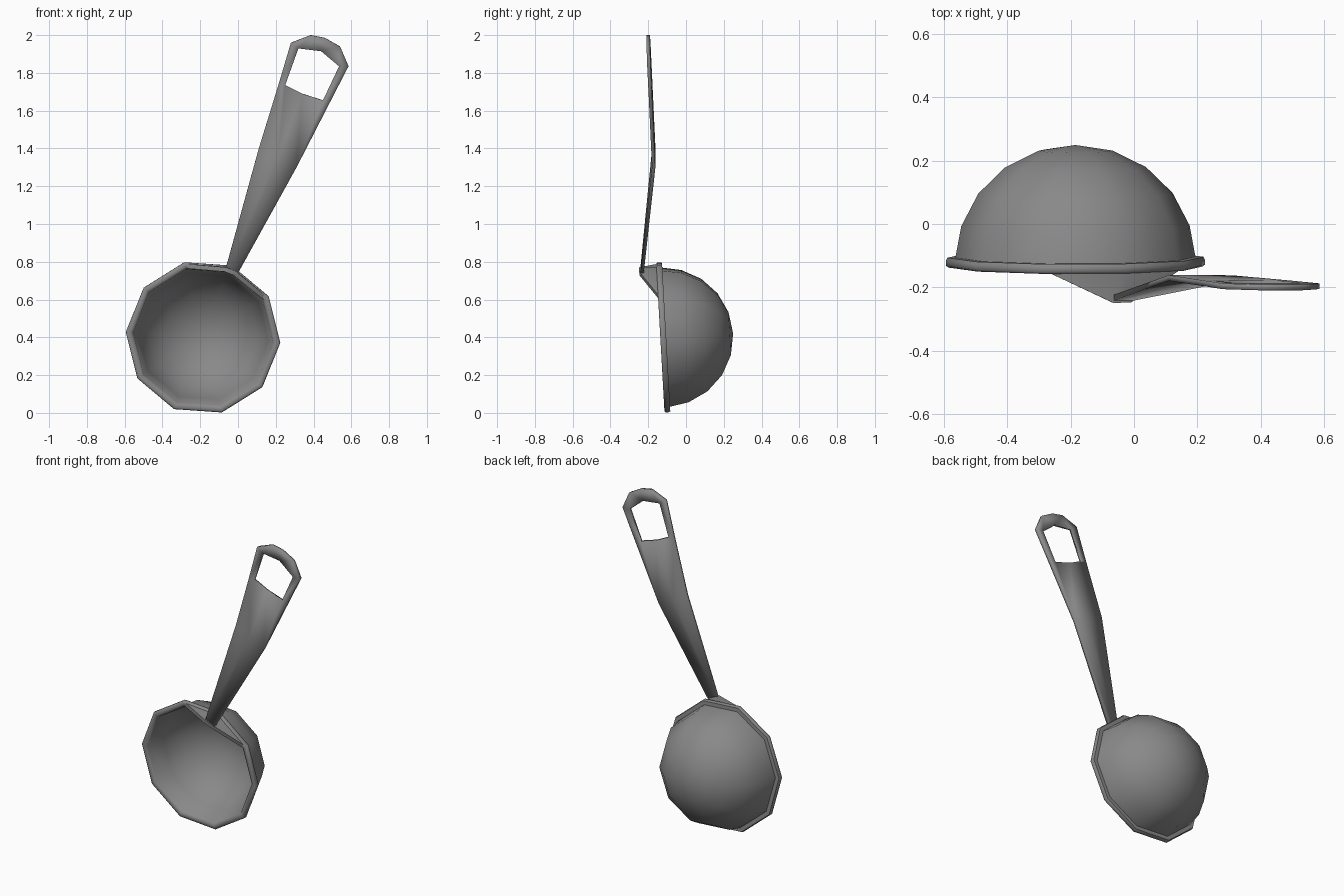
import bpy, bmesh
from math import radians, sin, cos
from mathutils import Matrix, Vector

if "Cube" in bpy.data.objects:
    bpy.data.objects.remove(bpy.data.objects["Cube"])

CENTRE = Vector((-0.185, -0.12, 0.40))
TILT = Matrix.Rotation(radians(3.2), 3, 'X')

# Dark grey metal
METAL = bpy.data.materials.new("dark_metal")
METAL.diffuse_color = (0.25, 0.25, 0.25, 1.0)
METAL.use_nodes = True
METAL.node_tree.nodes["Principled BSDF"].inputs["Base Color"].default_value = METAL.diffuse_color


def bowl_point(r, deg, d, side=0.0):
    """Polar position on the tilted bowl; d is the distance forward of the rim plane."""
    a = radians(deg)
    p = Vector((r * cos(a) - side * sin(a), -d, r * sin(a) + side * cos(a)))
    return CENTRE + TILT @ p


def make_object(name, verts, faces, thickness=0.0, angle=40):
    mesh = bpy.data.meshes.new(name)
    mesh.from_pydata([tuple(v) for v in verts], [], faces)
    bm = bmesh.new()
    bm.from_mesh(mesh)
    bmesh.ops.remove_doubles(bm, verts=bm.verts, dist=1e-4)
    bmesh.ops.recalc_face_normals(bm, faces=bm.faces)
    bm.to_mesh(mesh)
    bm.free()
    mesh.materials.append(METAL)
    obj = bpy.data.objects.new(name, mesh)
    bpy.context.collection.objects.link(obj)
    bpy.ops.object.select_all(action='DESELECT')
    obj.select_set(True)
    bpy.context.view_layer.objects.active = obj
    if thickness:
        mod = obj.modifiers.new("thickness", 'SOLIDIFY')
        mod.thickness = thickness
        mod.offset = 0
        bpy.ops.object.modifier_apply(modifier=mod.name)
    bpy.ops.object.shade_smooth_by_angle(angle=radians(angle))
    return obj


# Bowl: ten-sided hemispherical shell with a thick rim, turned from one section
SEG = 10
outer = [(0.38 * sin(radians(a)), -0.37 * cos(radians(a))) for a in range(0, 90, 18)]
rim = [(0.38, -0.015), (0.405, -0.015), (0.41, -0.005), (0.41, 0.01),
       (0.402, 0.016), (0.385, 0.016), (0.372, 0.006)]
inner = [(0.363 * sin(radians(a)), -0.353 * cos(radians(a))) for a in range(72, -1, -18)]
section = outer + rim + inner
n = len(section)
verts = [bowl_point(r, -4 + 36 * s, d) for s in range(SEG) for r, d in section]
faces = []
for s in range(SEG):
    a, b = s * n, ((s + 1) % SEG) * n
    for i in range(n - 1):
        if i == 0:
            faces.append((a, a + 1, b + 1))
        elif i == n - 2:
            faces.append((a + i, a + i + 1, b + i))
        else:
            faces.append((a + i, a + i + 1, b + i + 1, b + i))
make_object("bowl", verts, faces, angle=60)

# Bracket: folded lip pulled forward from the rim to meet the handle
lip = [bowl_point(0.39, 104, 0.008), bowl_point(0.39, 68, 0.008), bowl_point(0.39, 32, 0.008),
       bowl_point(0.383, 68, 0.108, 0.028), bowl_point(0.383, 68, 0.108, -0.028)]
make_object("handle_bracket", lip, [(0, 3, 1), (3, 4, 1), (4, 2, 1)], 0.024, 60)


# Handle: flared strip with a hanging hole, bent at its middle
def handle_y(x, z):
    v = (x + 0.03) * 0.36 + (z - 0.76) * 0.93
    if v < 0.635:
        return -0.232 + 0.062 * v / 0.635
    return -0.17 - 0.03 * (v - 0.635) / 0.665


outline = [(-0.065, 0.765), (-0.03, 0.75), (0.0, 0.74),         # 0-2 base
           (0.11, 1.40), (0.21, 1.35), (0.31, 1.30),            # 3-5 bend
           (0.215, 1.74), (0.28, 1.96), (0.385, 2.0), (0.46, 1.985),
           (0.54, 1.94), (0.585, 1.835), (0.495, 1.66),         # 6-12 outer end
           (0.25, 1.735), (0.32, 1.93), (0.44, 1.915),
           (0.535, 1.835), (0.45, 1.655), (0.34, 1.69)]         # 13-18 hole
strip = [(0, 1, 4, 3), (1, 2, 5, 4),
         (3, 4, 18, 13, 6), (4, 5, 12, 17, 18),
         (6, 13, 14, 7), (7, 14, 8), (8, 14, 15, 9), (9, 15, 10),
         (10, 15, 16, 11), (11, 16, 17, 12)]
make_object("handle", [(x, handle_y(x, z), z) for x, z in outline], strip, 0.018, 100)
